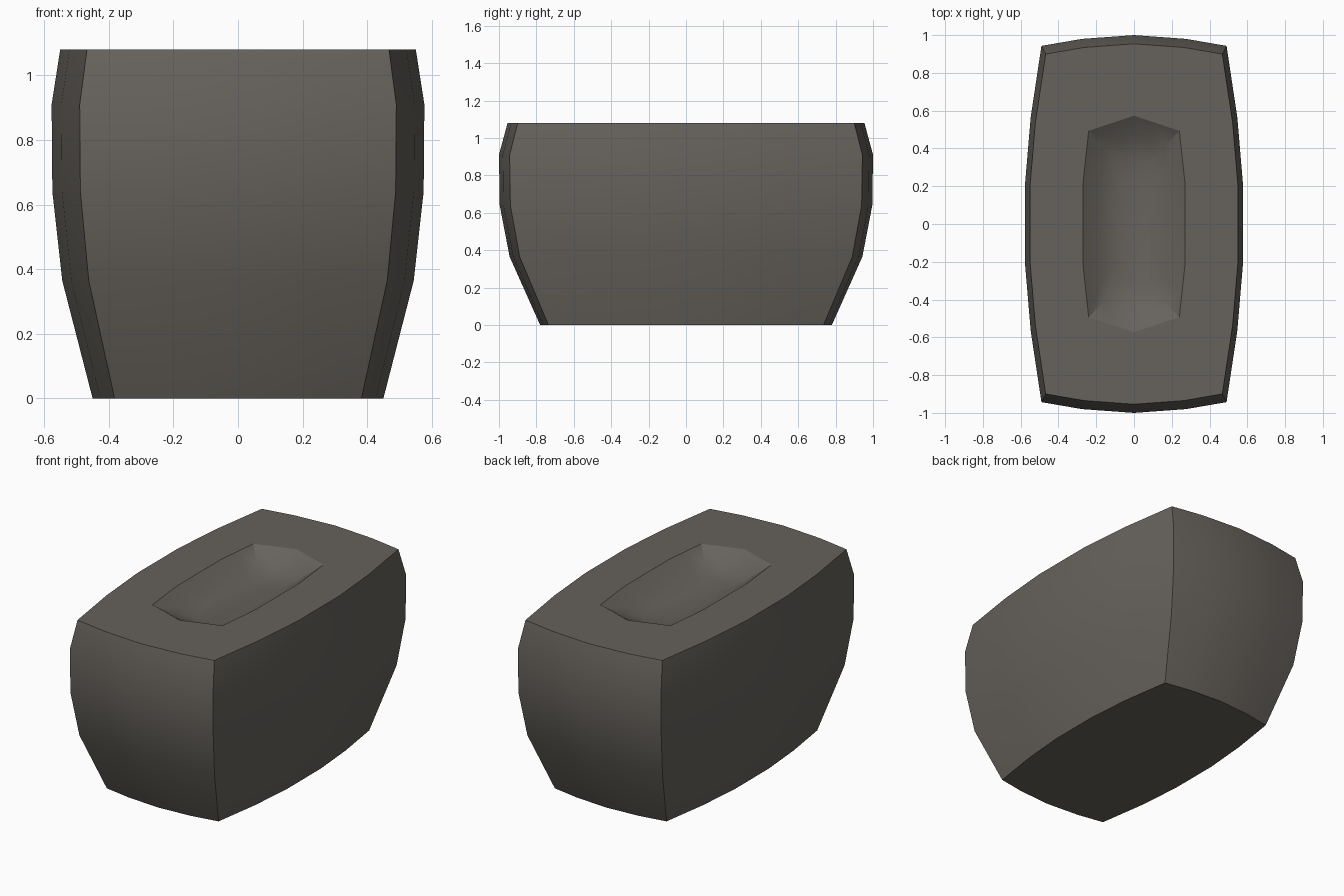
import bpy, bmesh, math

if "Cube" in bpy.data.objects:
    bpy.data.objects.remove(bpy.data.objects["Cube"])

# One quadrant of each plan outline, from the back centre to the side
BODY = [(0, 1.0), (0.275, 0.98), (0.49, 0.943), (0.547, 0.565), (0.577, 0.21)]
DISH = [(0, 0.573), (0.12, 0.533), (0.24, 0.493), (0.255, 0.355), (0.27, 0.215)]


def full_outline(quad):
    """Mirror a quadrant to a closed 18-point outline."""
    right = quad + [(x, -y) for x, y in reversed(quad)]
    left = [(-x, y) for x, y in reversed(right) if x > 0]
    return right + left


# Rings: outline, x scale, y scale, height
rings = [(BODY, s, s, z) for s, z in
         ((0.78, 0.0), (0.943, 0.365), (0.996, 0.64), (1.0, 0.91), (0.954, 1.08))]
# Shallow dish sunk into the flat top
rings += [(DISH, 1, 1, 1.08), (DISH, 0.667, 0.83, 1.015), (DISH, 0.333, 0.63, 0.98)]

bm = bmesh.new()
loops = [[bm.verts.new((x * sx, y * sy, z)) for x, y in full_outline(q)]
         for q, sx, sy, z in rings]
for a, b in zip(loops, loops[1:]):
    n = len(a)
    for i in range(n):
        j = (i + 1) % n
        bm.faces.new((a[i], a[j], b[j], b[i]))
bm.faces.new(loops[0])
bm.faces.new(loops[-1])
bmesh.ops.recalc_face_normals(bm, faces=bm.faces)

mesh = bpy.data.meshes.new("dished_block")
bm.to_mesh(mesh)
bm.free()
block = bpy.data.objects.new("dished_block", mesh)
bpy.context.collection.objects.link(block)

# Single dark warm grey
mat = bpy.data.materials.new("warm dark grey")
mat.diffuse_color = (0.133, 0.122, 0.107, 1)
mat.use_nodes = True
mat.node_tree.nodes["Principled BSDF"].inputs["Base Color"].default_value = mat.diffuse_color
mesh.materials.append(mat)

# Smooth sides with sharp corners and rims
bpy.context.view_layer.objects.active = block
block.select_set(True)
bpy.ops.object.shade_smooth_by_angle(angle=math.radians(30))
